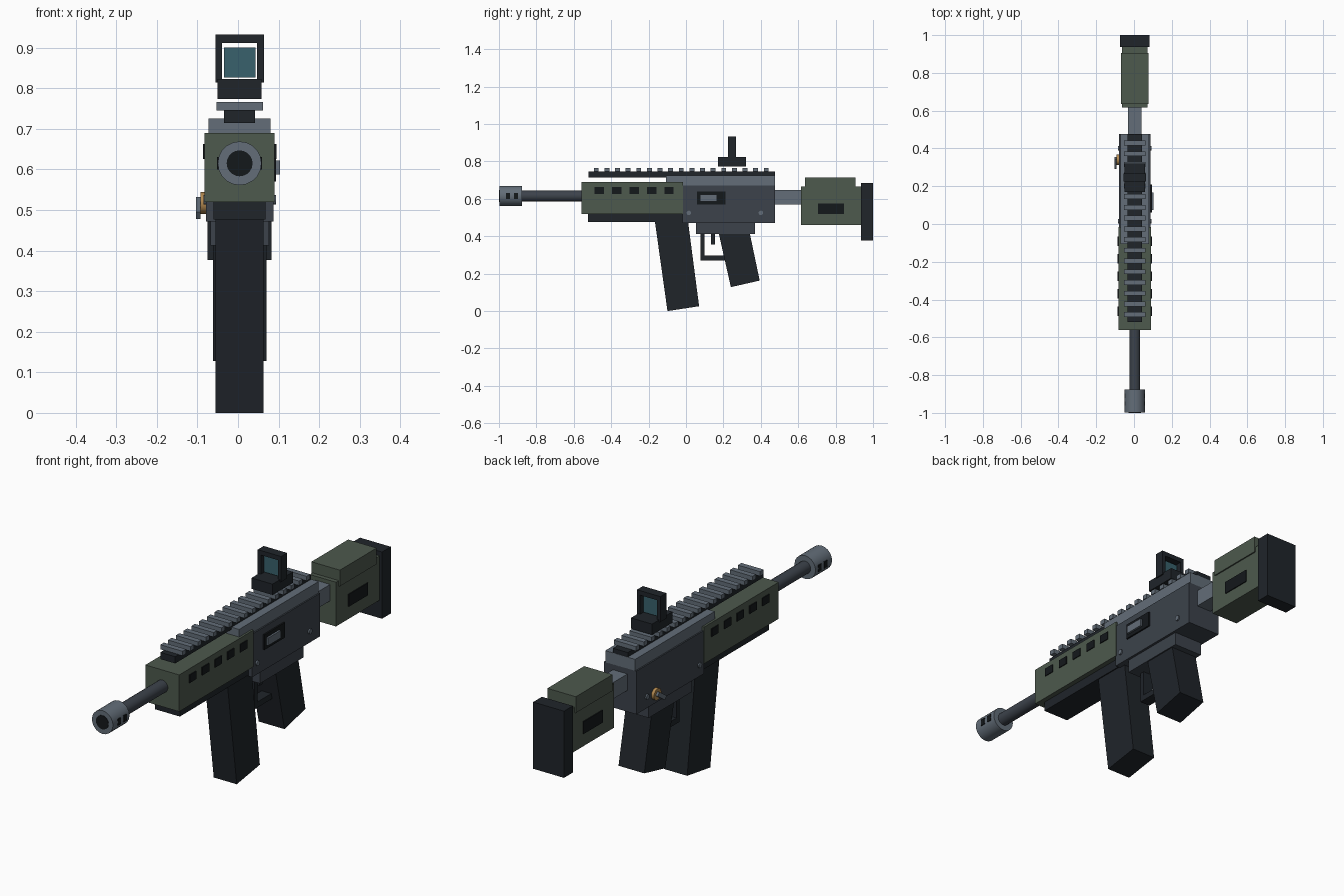
import bpy, bmesh
from math import radians, pi
from mathutils import Matrix, Vector

if "Cube" in bpy.data.objects:
    bpy.data.objects.remove(bpy.data.objects["Cube"])

CX = 0.004  # centre plane of the body


def material(name, r, g, b):
    m = bpy.data.materials.new(name)
    m.diffuse_color = (r, g, b, 1)
    m.use_nodes = True
    m.node_tree.nodes["Principled BSDF"].inputs["Base Color"].default_value = m.diffuse_color
    return m


GREEN = material("olive", 0.075, 0.1, 0.075)
BLACK = material("black", 0.014, 0.018, 0.023)
VOID = material("recess_black", 0.007, 0.009, 0.011)
STEEL = material("dark_steel", 0.045, 0.055, 0.07)
GREY = material("light_steel", 0.125, 0.155, 0.19)
BRASS = material("brass", 0.45, 0.25, 0.08)
GLASS = material("lens", 0.04, 0.12, 0.15)


def finish(name, bm, mat):
    bmesh.ops.recalc_face_normals(bm, faces=bm.faces)
    me = bpy.data.meshes.new(name)
    bm.to_mesh(me)
    bm.free()
    me.materials.append(mat)
    ob = bpy.data.objects.new(name, me)
    bpy.context.collection.objects.link(ob)
    return ob


def box(name, x, y, z, mat, tilt=0):
    """Box from (min, max) ranges, optionally tilted about x."""
    bm = bmesh.new()
    size = [b - a for a, b in (x, y, z)]
    mid = [(a + b) / 2 for a, b in (x, y, z)]
    bmesh.ops.create_cube(bm, size=1, matrix=Matrix.Translation(mid)
                          @ Matrix.Rotation(radians(tilt), 4, 'X') @ Matrix.Diagonal((*size, 1)))
    return finish(name, bm, mat)


def block(name, hw, y, z, mat):
    """Box symmetric about the centre plane."""
    return box(name, (CX - hw, CX + hw), y, z, mat)


def prism(name, hw, profile, mat):
    """Side profile (y, z) extruded across the centre plane."""
    bm = bmesh.new()
    face = bm.faces.new([bm.verts.new((CX - hw, y, z)) for y, z in profile])
    ext = bmesh.ops.extrude_face_region(bm, geom=[face])
    bmesh.ops.translate(bm, vec=(2 * hw, 0, 0),
                        verts=[v for v in ext["geom"] if isinstance(v, bmesh.types.BMVert)])
    return finish(name, bm, mat)


def rod(name, a, b, r, mat, sides=20):
    """Cylinder between two points."""
    a, b = Vector(a), Vector(b)
    bm = bmesh.new()
    bmesh.ops.create_cone(bm, cap_ends=True, segments=sides, radius1=r, radius2=r, depth=(b - a).length,
                          matrix=Matrix.Translation((a + b) / 2)
                          @ (b - a).to_track_quat('Z', 'Y').to_matrix().to_4x4())
    ob = finish(name, bm, mat)
    for p in ob.data.polygons:
        p.use_smooth = len(p.vertices) == 4
    ob.data.set_sharp_from_angle(angle=radians(35))
    return ob


# Barrel and muzzle
AX = 0.615
rod("barrel", (CX, -0.9, AX), (CX, -0.5, AX), 0.029, STEEL, 16)
rod("muzzle_brake", (CX, -0.998, AX), (CX, -0.877, AX), 0.054, GREY, 20)
rod("muzzle_bore", (CX, -1.0, AX), (CX, -0.98, AX), 0.032, VOID, 20)
for i, y in enumerate((-0.951, -0.909)):
    block(f"muzzle_slot_{i}", 0.0555, (y - 0.011, y + 0.011), (AX - 0.015, AX + 0.015), VOID)

# Handguard with vent slots on both sides
block("handguard", 0.0865, (-0.56, -0.015), (0.52, 0.69), GREEN)
block("handguard_lower", 0.064, (-0.523, -0.015), (0.477, 0.522), BLACK)
for i in range(5):
    y = -0.463 + i * 0.093
    for side in (-1, 1):
        x = sorted((CX + side * 0.08, CX + side * 0.0905))
        box(f"vent_{i}_{side}", x, (y - 0.025, y + 0.025), (0.626, 0.663), VOID)

# Receiver
block("receiver_lower", 0.083, (-0.02, 0.476), (0.472, 0.672), STEEL)
block("receiver_upper", 0.0765, (-0.107, 0.476), (0.67, 0.725), GREY)
block("trigger_housing", 0.072, (0.053, 0.37), (0.412, 0.474), STEEL)
box("ejection_port", (0.07, 0.094), (0.06, 0.21), (0.57, 0.64), VOID)
box("bolt", (0.08, 0.103), (0.074, 0.166), (0.587, 0.622), GREY)
for i, y in enumerate((0.015, 0.4)):
    rod(f"pin_{i}", (CX - 0.0895, y, 0.525), (CX + 0.0895, y, 0.525), 0.012, GREY, 12)

# Selector on the left side
rod("selector_hub", (-0.07, 0.34, 0.517), (-0.093, 0.34, 0.517), 0.027, BRASS, 16)
box("selector_lever", (-0.104, -0.092), (0.29, 0.355), (0.495, 0.515), GREY, tilt=35)

# Top rail
block("rail_base", 0.038, (-0.52, 0.475), (0.715, 0.746), BLACK)
for i in range(17):
    y = -0.48 + i * 0.0568
    block(f"rail_tooth_{i}", 0.057, (y - 0.013, y + 0.013), (0.745, 0.766), GREY)

# Sight: base, open frame and lens
block("sight_base", 0.054, (0.17, 0.32), (0.773, 0.823), BLACK)
for side in (-1, 1):
    x = sorted((CX + side * 0.043, CX + side * 0.06))
    box(f"sight_post_{side}", x, (0.224, 0.268), (0.814, 0.932), BLACK)
block("sight_top", 0.06, (0.224, 0.268), (0.911, 0.932), BLACK)
block("sight_lens", 0.039, (0.242, 0.25), (0.827, 0.901), GLASS)

# Magazine, grip, trigger and guard
prism("magazine", 0.059, [(-0.166, 0.478), (0.011, 0.478), (0.07, 0.026), (-0.099, 0.0)], BLACK)
prism("grip", 0.066, [(0.173, 0.425), (0.339, 0.425), (0.394, 0.163), (0.24, 0.128)], BLACK)
block("guard_front", 0.025, (0.078, 0.1), (0.27, 0.414), BLACK)
block("guard_bottom", 0.025, (0.078, 0.215), (0.27, 0.296), BLACK)
block("trigger", 0.013, (0.134, 0.155), (0.355, 0.414), BLACK)

# Stock
block("buffer_tube", 0.037, (0.47, 0.625), (0.571, 0.647), GREY)
block("stock_body", 0.067, (0.616, 0.94), (0.46, 0.665), GREEN)
block("cheek_rest", 0.073, (0.636, 0.905), (0.64, 0.715), GREEN)
block("stock_panel", 0.0715, (0.705, 0.845), (0.519, 0.576), VOID)
block("butt_pad", 0.079, (0.936, 1.0), (0.377, 0.686), BLACK)
